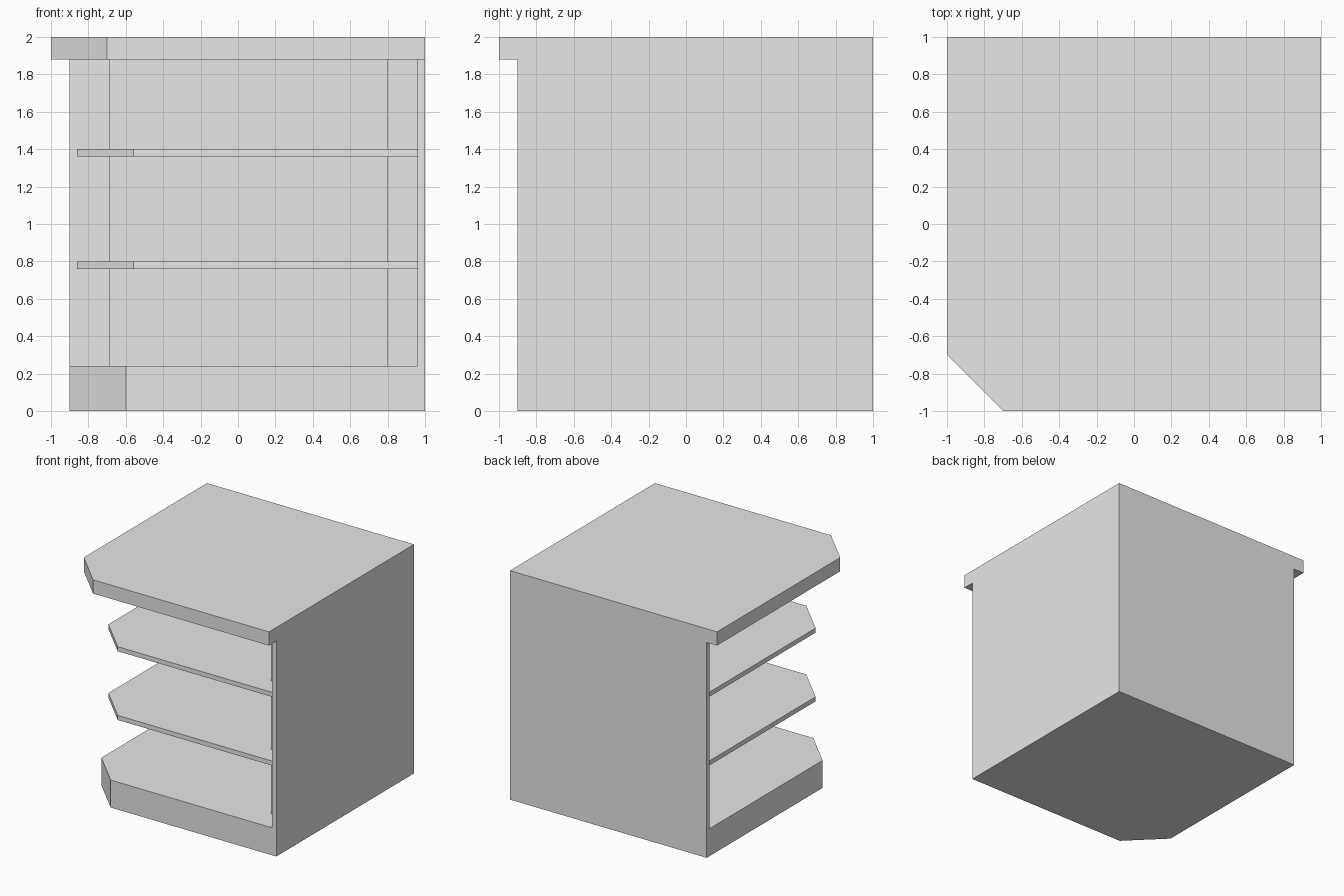
import bpy
import bmesh

cube = bpy.data.objects.get("Cube")
if cube:
    bpy.data.objects.remove(cube, do_unlink=True)

grey = bpy.data.materials.new("plain grey")
grey.use_nodes = True
grey.diffuse_color = (0.8, 0.8, 0.8, 1)
for node in grey.node_tree.nodes:
    if node.type == "BSDF_PRINCIPLED":
        node.inputs["Base Color"].default_value = grey.diffuse_color


def prism(name, outline, bottom, top):
    """Extrude a flat outline upwards from bottom to top."""
    bm = bmesh.new()
    base = bm.faces.new([bm.verts.new((x, y, bottom)) for x, y in outline])
    raised = bmesh.ops.extrude_face_region(bm, geom=[base], use_keep_orig=True)["geom"]
    for v in raised:
        if isinstance(v, bmesh.types.BMVert):
            v.co.z = top
    bmesh.ops.recalc_face_normals(bm, faces=bm.faces)
    mesh = bpy.data.meshes.new(name)
    bm.to_mesh(mesh)
    bm.free()
    mesh.materials.append(grey)
    obj = bpy.data.objects.new(name, mesh)
    bpy.context.collection.objects.link(obj)
    return obj


def board(near, far, cut=0.3):
    """Square outline with its open front corner cut off."""
    return [(near + cut, near), (far, near), (far, far), (near, far), (near, near + cut)]


def corner_wall(near, inner, outer):
    """L-shaped outline along the back and the closed side."""
    return [(near, outer), (near, inner), (inner, inner),
            (inner, near), (outer, near), (outer, outer)]


BASE_TOP, SLAB_BOTTOM = 0.24, 1.88

# Plinth and overhanging worktop
prism("plinth", board(-0.9, 1), 0, BASE_TOP)
prism("worktop", board(-1, 1), SLAB_BOTTOM, 2)

# Outer back and side panels, with the thicker lining inside them
prism("back_and_side_panels", corner_wall(-0.9, 0.96, 1), BASE_TOP, SLAB_BOTTOM)
prism("inner_lining", corner_wall(-0.69, 0.8, 0.96), BASE_TOP, SLAB_BOTTOM)

# Two open shelves
for name, height in (("lower_shelf", 0.76), ("upper_shelf", 1.36)):
    prism(name, board(-0.86, 0.96), height, height + 0.04)
